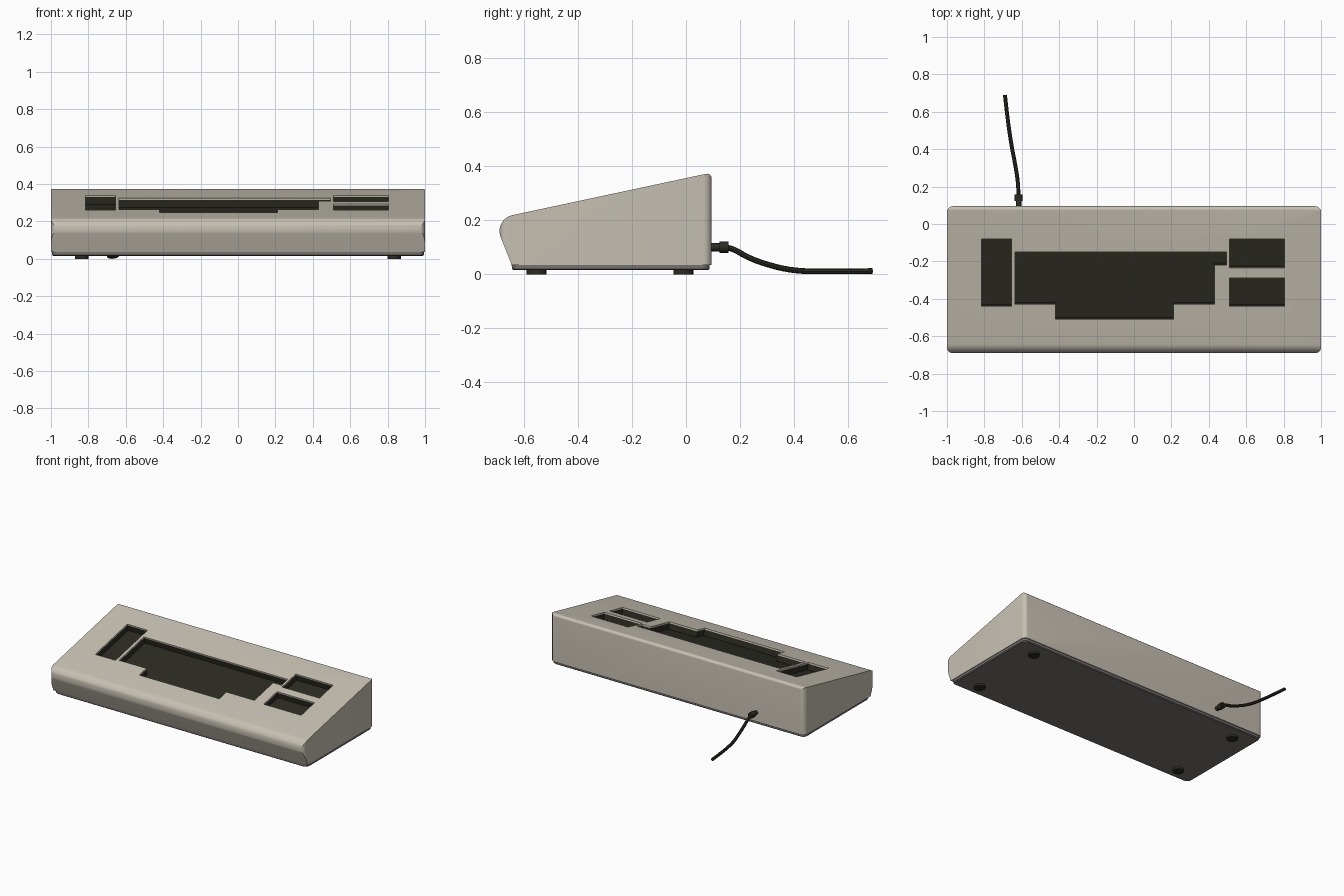
import bpy, bmesh, math
from mathutils import Vector

if "Cube" in bpy.data.objects:
    bpy.data.objects.remove(bpy.data.objects["Cube"])


def material(name, rgb):
    m = bpy.data.materials.new(name)
    m.diffuse_color = (*rgb, 1)
    m.use_nodes = True
    m.node_tree.nodes["Principled BSDF"].inputs["Base Color"].default_value = m.diffuse_color
    return m


BEIGE = material("warm_beige", (0.57, 0.53, 0.45))
GREY = material("base_grey", (0.19, 0.175, 0.165))
DARK = material("dark_olive", (0.025, 0.024, 0.016))


def loft(name, rings, mats):
    """Closed solid through a list of equally long point rings."""
    bm = bmesh.new()
    vs = [[bm.verts.new(p) for p in ring] for ring in rings]
    n = len(vs[0])
    bm.faces.new(vs[0])
    bm.faces.new(vs[-1])
    for a, b in zip(vs, vs[1:]):
        for i in range(n):
            j = (i + 1) % n
            bm.faces.new((a[i], a[j], b[j], b[i]))
    bmesh.ops.recalc_face_normals(bm, faces=bm.faces)
    me = bpy.data.meshes.new(name)
    bm.to_mesh(me)
    bm.free()
    ob = bpy.data.objects.new(name, me)
    bpy.context.collection.objects.link(ob)
    for m in mats:
        me.materials.append(m)
    return ob


def select(ob):
    bpy.ops.object.select_all(action='DESELECT')
    ob.select_set(True)
    bpy.context.view_layer.objects.active = ob


def smooth(ob, angle=30):
    select(ob)
    bpy.ops.object.shade_smooth_by_angle(angle=math.radians(angle))


def boolean(ob, cutter, op):
    select(ob)
    mod = ob.modifiers.new("cut", 'BOOLEAN')
    mod.operation, mod.object, mod.solver = op, cutter, 'EXACT'
    bpy.ops.object.modifier_apply(modifier=mod.name)
    bpy.data.objects.remove(cutter)


def arc(cx, cy, r, a0, a1, n):
    return [(cx + r * math.cos(math.radians(a0 + (a1 - a0) * i / n)),
             cy + r * math.sin(math.radians(a0 + (a1 - a0) * i / n))) for i in range(n + 1)]


def rounded_rect(x, y0, y1, r, n=6):
    return (arc(x - r, y1 - r, r, 0, 90, n) + arc(-x + r, y1 - r, r, 90, 180, n)
            + arc(-x + r, y0 + r, r, 180, 270, n) + arc(x - r, y0 + r, r, 270, 360, n))


# Wedge housing: side profile, trimmed to a plan with rounded corners
TILT = 12.06
profile = ([(0.095, 0.035)] + arc(0.077, 0.354, 0.018, 0, 90 + TILT, 6)
           + arc(-0.63, 0.16, 0.06, 90 + TILT, 202, 12) + [(-0.645, 0.035)])
housing = loft("housing", [[(x, y, z) for y, z in profile] for x in (-1, 1)], [BEIGE, DARK])
plan = rounded_rect(1.0, -0.69, 0.095, 0.03)
trim = loft("trim", [[(x, y, z) for x, y in plan] for z in (0, 0.6)], [BEIGE, DARK])
boolean(housing, trim, 'INTERSECT')

# Key wells cut square to the sloping top
t = math.radians(TILT)
normal = Vector((0, -math.sin(t), math.cos(t)))
origin = Vector((0, 0.0732, 0.3716))
RIM, DEPTH = 0.010, 0.05


def box(x0, x1, y0, y1):
    return [(x0, y0), (x1, y0), (x1, y1), (x0, y1)]


wells = [
    box(-0.815, -0.655, -0.44, -0.08),
    box(0.51, 0.805, -0.235, -0.08),
    box(0.51, 0.805, -0.44, -0.29),
    [(-0.635, -0.15), (0.495, -0.15), (0.495, -0.22), (0.43, -0.22), (0.43, -0.43),
     (0.21, -0.43), (0.21, -0.51), (-0.42, -0.51), (-0.42, -0.43), (-0.635, -0.43)],
]
for outline in wells:
    surface = [Vector((x, y, origin.z + (y - origin.y) * math.tan(t))) for x, y in outline]
    cutter = loft("well_cutter", [[p + normal * d for p in surface] for d in (0.03, -RIM, -DEPTH)],
                  [BEIGE, DARK])
    boolean(housing, cutter, 'DIFFERENCE')

# Below the pale rim the wells are dark
for f in housing.data.polygons:
    c = f.center
    depth = (origin - c).dot(normal)
    inside = abs(c.x) < 0.83 and -0.53 < c.y < -0.05 and c.z > 0.1
    f.material_index = 1 if inside and depth > RIM + 0.002 else 0
smooth(housing)

# Base plate with a slightly drawn-in lower edge
rings = []
for z, inset in ((0.015, 0.012), (0.02, 0.006), (0.0355, 0.005)):
    rings.append([(x, y, z) for x, y in rounded_rect(1 - inset, -0.65 + inset, 0.093 - inset, 0.03)])
base = loft("base_plate", rings, [GREY])
smooth(base)


def cylinder(name, r, length, loc, rot=(0, 0, 0), sides=24):
    bpy.ops.mesh.primitive_cylinder_add(vertices=sides, radius=r, depth=length, location=loc, rotation=rot)
    ob = bpy.context.object
    ob.name = name
    ob.data.materials.append(DARK)
    smooth(ob)
    return ob


# Rubber feet
for x in (-0.835, 0.835):
    for y in (-0.553, -0.01):
        cylinder("foot", 0.037, 0.017, (x, y, 0.0085))

# Cable strain relief
back = (math.pi / 2, 0, 0)
cylinder("cable_sleeve", 0.015, 0.06, (-0.617, 0.11, 0.1), back)
cylinder("cable_collar", 0.021, 0.033, (-0.617, 0.14, 0.1), back, 16)

# Cable drooping to the ground
path = [(-0.617, 0.14, 0.1), (-0.618, 0.17, 0.094), (-0.622, 0.23, 0.063), (-0.634, 0.31, 0.034),
        (-0.651, 0.4, 0.015), (-0.667, 0.5, 0.011), (-0.68, 0.6, 0.011), (-0.69, 0.69, 0.012)]
cu = bpy.data.curves.new("cable", 'CURVE')
cu.dimensions = '3D'
cu.bevel_depth, cu.bevel_resolution, cu.use_fill_caps = 0.0105, 2, True
cu.resolution_u = 5
sp = cu.splines.new('BEZIER')
sp.bezier_points.add(len(path) - 1)
for bp, p in zip(sp.bezier_points, path):
    bp.co = p
    bp.handle_left_type = bp.handle_right_type = 'AUTO'
cable = bpy.data.objects.new("cable", cu)
bpy.context.collection.objects.link(cable)
cu.materials.append(DARK)
select(cable)
bpy.ops.object.convert(target='MESH')
smooth(bpy.context.object, 40)
